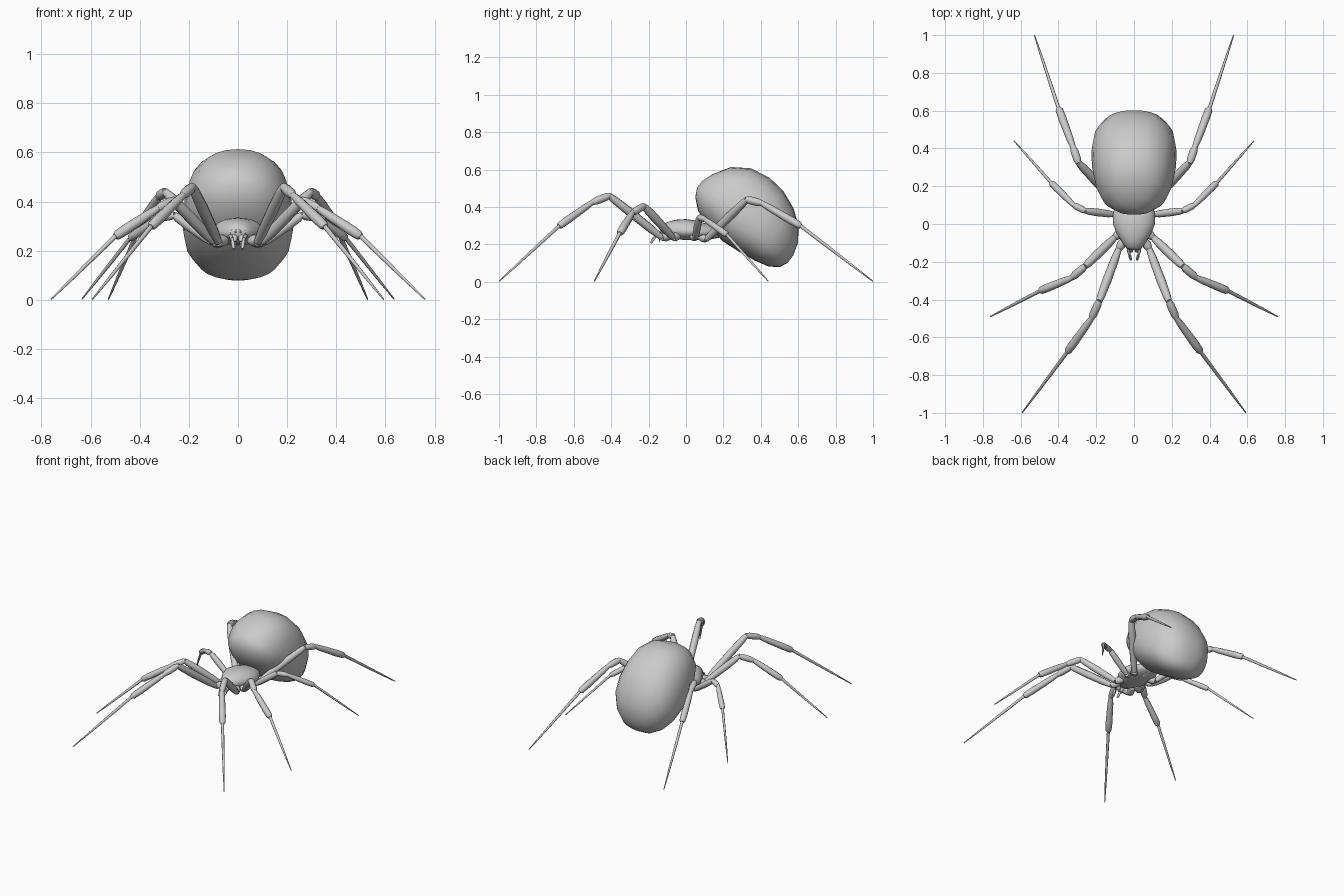
import bpy, bmesh, math
from mathutils import Vector

if "Cube" in bpy.data.objects:
    bpy.data.objects.remove(bpy.data.objects["Cube"])


def finish(name, bm, mirror=False, angle=55):
    bmesh.ops.recalc_face_normals(bm, faces=bm.faces)
    me = bpy.data.meshes.new(name)
    bm.to_mesh(me)
    bm.free()
    me.shade_smooth()
    me.set_sharp_from_angle(angle=math.radians(angle))
    ob = bpy.data.objects.new(name, me)
    bpy.context.collection.objects.link(ob)
    if mirror:
        ob.modifiers.new("mirror", 'MIRROR').use_mirror_merge = False
    return ob


def skin(bm, rings):
    n = len(rings[0])
    for a, b in zip(rings, rings[1:]):
        for i in range(n):
            j = (i + 1) % n
            bm.faces.new((a[i], a[j], b[j], b[i]))
    bm.faces.new(rings[0])
    bm.faces.new(rings[-1])


def body(name, origin, d, stations, boxy=1.0, n=24):
    """Loft of rounded sections; stations are (along, top, bottom, half width)."""
    d = Vector(d).normalized()
    up = Vector((0, -d.z, d.y))
    bm = bmesh.new()
    rings = []
    for s, top, bot, w in stations:
        mid = bot + (top - bot) * 0.42
        ring = []
        for i in range(n):
            a = 2 * math.pi * i / n
            c = math.copysign(abs(math.cos(a)) ** boxy, math.cos(a))
            q = math.copysign(abs(math.sin(a)) ** boxy, math.sin(a))
            t = mid + q * ((top - mid) if q > 0 else (mid - bot))
            ring.append(bm.verts.new(Vector(origin) + d * s + up * t + Vector((w * c, 0, 0))))
        rings.append(ring)
    skin(bm, rings)
    return finish(name, bm)


def segment(bm, a, b, profile, n=8):
    """Tapered tube from a to b; profile is (fraction, radius)."""
    a, b = Vector(a), Vector(b)
    q = (b - a).to_track_quat('Z', 'Y')
    skin(bm, [[bm.verts.new(a.lerp(b, t) + q @ Vector((r * math.cos(k * math.tau / n), r * math.sin(k * math.tau / n), 0)))
               for k in range(n)] for t, r in profile])


# Abdomen, tilted down to the back
body("abdomen", (0, .3, .36), (0, .8, -.6), [
    (-.278, .015, -.03, .03), (-.257, .075, -.075, .10), (-.2, .167, -.126, .165),
    (-.11, .226, -.155, .203), (0, .245, -.177, .222), (.1, .233, -.17, .226),
    (.2, .192, -.157, .212), (.28, .13, -.138, .168), (.33, .058, -.104, .108),
    (.35, -.01, -.06, .04)], boxy=.88)

# Head and thorax
body("head_thorax", (0, 0, .28), (0, 1, 0), [
    (-.135, .01, -.02, .025), (-.125, .028, -.032, .045), (-.09, .043, -.045, .066),
    (-.05, .052, -.052, .092), (0, .055, -.057, .111), (.05, .048, -.057, .112),
    (.09, .037, -.055, .102), (.14, .022, -.05, .075), (.18, .005, -.04, .04)])

# Waist joining the two body parts
bm = bmesh.new()
segment(bm, (0, .1, .25), (0, .24, .27), [(0, .03), (.5, .025), (1, .03)], 12)
finish("waist", bm)

# Legs: hip, thigh, knee, shin, foot
legs = {
    "front_leg": [(.05, -.08, .245), (.08, -.13, .237), (.185, -.41, .46), (.225, -.5, .425), (.355, -.68, .297), (.592, -.999, .003)],
    "second_leg": [(.06, -.04, .245), (.1, -.07, .237), (.26, -.225, .405), (.33, -.285, .37), (.5, -.355, .258), (.76, -.49, .003)],
    "third_leg": [(.07, .03, .245), (.105, .05, .233), (.26, .07, .345), (.32, .1, .335), (.44, .22, .25), (.635, .44, .003)],
    "back_leg": [(.06, .07, .245), (.09, .11, .228), (.295, .325, .44), (.322, .405, .42), (.4, .615, .297), (.527, .999, .003)],
}
profiles = [
    [(0, .018), (.5, .025), (1, .019)],
    [(0, .016), (.2, .022), (.6, .024), (.9, .021), (1, .016)],
    [(-.05, .015), (.2, .021), (.75, .021), (1, .015)],
    [(-.03, .014), (.2, .019), (.75, .022), (.95, .02), (1, .013)],
    [(-.02, .010), (.3, .009), (.7, .0065), (1, .003)],
]
for name, pts in legs.items():
    bm = bmesh.new()
    k = .85 if name == "third_leg" else 1
    for a, b, prof in zip(pts, pts[1:], profiles):
        segment(bm, a, b, [(t, r * k) for t, r in prof])
    finish(name, bm, True)

# Feelers beside the mouth
bm = bmesh.new()
path = [(.035, -.09, .245), (.032, -.135, .262), (.024, -.16, .25), (.017, -.188, .207)]
for a, b in zip(path, path[1:]):
    segment(bm, a, b, [(0, .006), (.5, .008), (1, .006)])
finish("feeler", bm, True)

# Jaws with fangs
bm = bmesh.new()
segment(bm, (.016, -.115, .27), (.014, -.145, .235), [(0, .012), (.5, .014), (1, .009)])
segment(bm, (.014, -.143, .237), (.008, -.14, .21), [(0, .006), (1, .001)])
finish("jaw", bm, True)

# Eyes
bm = bmesh.new()
for x, y, z in [(.01, -.135, .276), (.028, -.131, .274), (.01, -.133, .285), (.026, -.129, .285)]:
    r = bmesh.ops.create_uvsphere(bm, u_segments=8, v_segments=6, radius=.004)
    bmesh.ops.translate(bm, verts=r["verts"], vec=(x, y, z))
finish("eye", bm, True)
